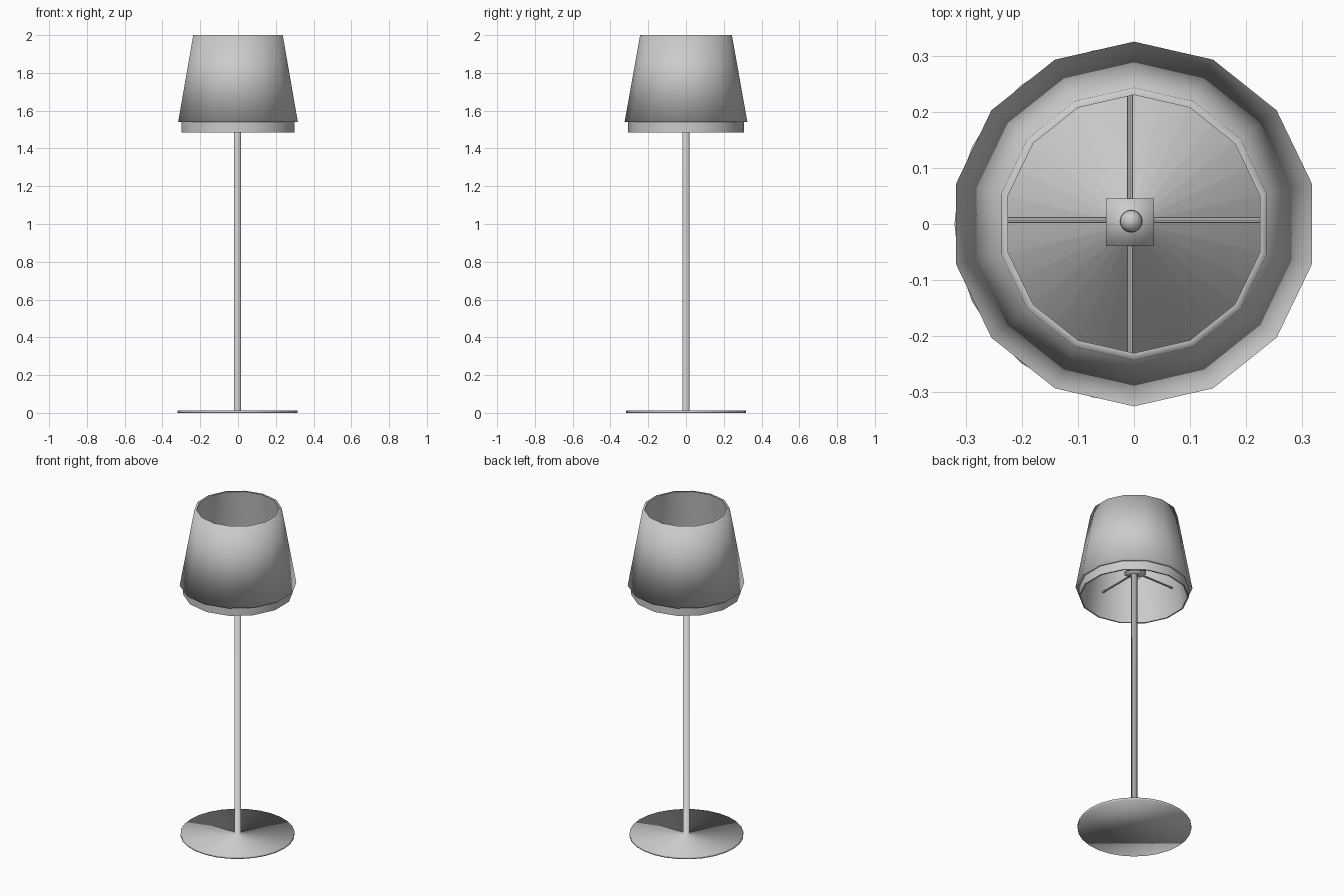
import bpy, bmesh, math
from mathutils import Matrix, Vector

cube = bpy.data.objects.get("Cube")
if cube:
    bpy.data.objects.remove(cube, do_unlink=True)

# One plain grey for the whole lamp
GREY = (0.6, 0.6, 0.6, 1.0)
grey = bpy.data.materials.new("light_grey")
grey.use_nodes = True
grey.diffuse_color = GREY
grey.node_tree.nodes["Principled BSDF"].inputs["Base Color"].default_value = GREY


def finish(bm, name, by_angle=False):
    mesh = bpy.data.meshes.new(name)
    bm.to_mesh(mesh)
    bm.free()
    mesh.materials.append(grey)
    obj = bpy.data.objects.new(name, mesh)
    bpy.context.collection.objects.link(obj)
    bpy.ops.object.select_all(action="DESELECT")
    obj.select_set(True)
    bpy.context.view_layer.objects.active = obj
    if by_angle:
        bpy.ops.object.shade_smooth_by_angle(angle=math.radians(35))
    else:
        bpy.ops.object.shade_smooth()
    return obj


def lathe(name, profile, sides, centre=(0, 0), caps=False, by_angle=False):
    """Spin (radius, height) points around a vertical axis; a corner points to +y."""
    bm = bmesh.new()
    rings = []
    for r, z in profile:
        ring = []
        for i in range(sides):
            a = math.pi / 2 + math.tau * i / sides
            ring.append(bm.verts.new((centre[0] + r * math.cos(a),
                                      centre[1] + r * math.sin(a), z)))
        rings.append(ring)
    for low, high in zip(rings, rings[1:]):
        for i in range(sides):
            j = (i + 1) % sides
            bm.faces.new((low[i], low[j], high[j], high[i]))
    if caps:
        bm.faces.new(rings[0][::-1])
        bm.faces.new(rings[-1])
    return finish(bm, name, by_angle)


# Disc foot and pole turned as one piece
POLE = (-0.003, 0.0)
lathe("base_and_pole",
      [(0.317, 0), (0.317, 0.013), (0.018, 0.013), (0.018, 1.63)],
      28, POLE, caps=True)

# Outer shade with a small flange underneath and a rolled-in top rim
lathe("outer_shade",
      [(0.306, 1.54), (0.325, 1.54), (0.243, 2.0), (0.23, 2.0)], 14)

# Liner: inner wall, bottom lip and the band showing below the shade
lathe("shade_liner",
      [(0.23, 2.0), (0.298, 1.485), (0.306, 1.485), (0.306, 1.54)],
      14, by_angle=True)

# Square hub on top of the pole
HUB = Vector((-0.007, 0.003, 1.637))
bm = bmesh.new()
bmesh.ops.create_cube(bm, size=1, matrix=Matrix.Translation(HUB)
                      @ Matrix.Diagonal((0.085, 0.085, 0.025, 1)))
finish(bm, "hub")

# Round knob on the hub
bm = bmesh.new()
bmesh.ops.create_uvsphere(bm, u_segments=16, v_segments=10, radius=0.02,
                          matrix=Matrix.Translation(HUB + Vector((0.002, 0.002, 0.018))))
finish(bm, "knob")

# Four spokes from the hub to the liner wall
spokes = {"left": (1, 0), "right": (-1, 0), "back": (0, 1), "front": (0, -1)}
for side, (dx, dy) in spokes.items():
    out = Vector((dx, dy, 0))
    start = HUB + Vector((0, 0.004 * abs(dx), 0))
    length = 0.278 - start.dot(out) + start.z * out.z
    turn = out.to_track_quat("Z", "Y").to_matrix().to_4x4()
    bm = bmesh.new()
    bmesh.ops.create_cone(bm, cap_ends=True, segments=8, radius1=0.0055,
                          radius2=0.0055, depth=length,
                          matrix=Matrix.Translation(start + out * length / 2) @ turn)
    finish(bm, side + "_spoke", by_angle=True)
